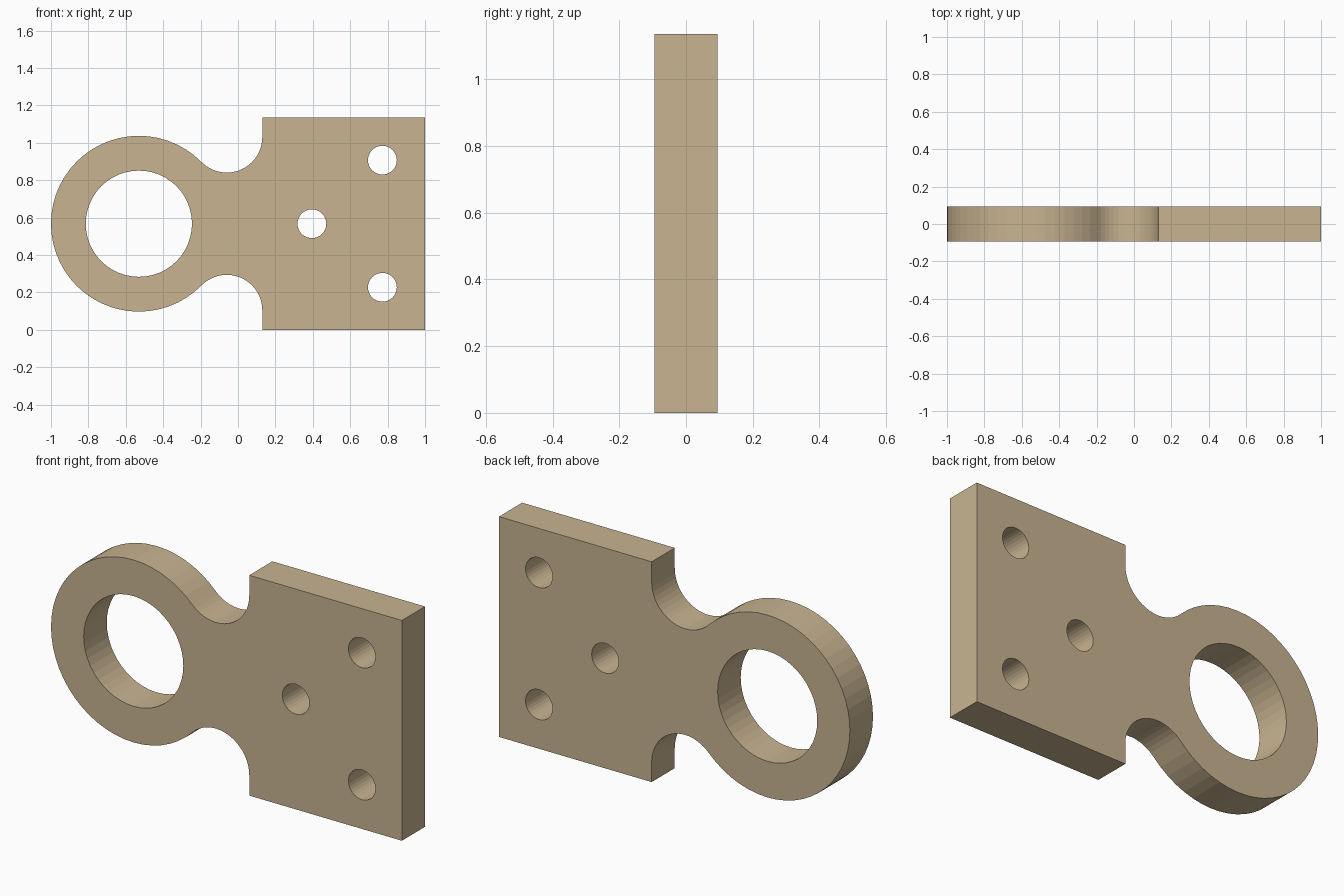
import bpy, bmesh
from math import cos, sin, radians, degrees, atan2

cube = bpy.data.objects.get("Cube")
if cube:
    bpy.data.objects.remove(cube, do_unlink=True)

HEIGHT, HALF_DEPTH = 1.135, 0.094
MID = HEIGHT / 2
EYE_X, EYE_R = -0.53, 0.47
NECK_R, PLATE_X = 0.19, 0.13
NECK_X = PLATE_X - NECK_R
# The neck arcs are tangent to both the eye and the plate edge
NECK_DZ = ((EYE_R + NECK_R) ** 2 - (NECK_X - EYE_X) ** 2) ** 0.5
TANGENT = degrees(atan2(NECK_DZ, NECK_X - EYE_X))


def arc(cx, cz, r, start, end, steps):
    """Points along an arc in the XZ plane, both ends included."""
    angles = [radians(start + (end - start) * i / steps) for i in range(steps + 1)]
    return [(cx + r * cos(a), cz + r * sin(a)) for a in angles]


def circle(cx, cz, r, steps):
    return arc(cx, cz, r, 0, 360, steps)[:-1]


def add_loop(bm, points):
    verts = [bm.verts.new((x, -HALF_DEPTH, z)) for x, z in points]
    return [bm.edges.new((v, verts[i - 1])) for i, v in enumerate(verts)]


# Outer outline: plate, upper neck, eye, lower neck
outline = [(PLATE_X, 0), (1, 0), (1, HEIGHT), (PLATE_X, HEIGHT)]
outline += arc(NECK_X, MID + NECK_DZ, NECK_R, 0, TANGENT - 180, 18)
outline += arc(EYE_X, MID, EYE_R, TANGENT, 360 - TANGENT, 42)[1:-1]
outline += arc(NECK_X, MID - NECK_DZ, NECK_R, 180 - TANGENT, 0, 18)

# Large eye opening and three bolt holes
holes = [circle(EYE_X, MID, 0.284, 48)]
for x, dz in ((0.395, 0), (0.772, 0.34), (0.772, -0.34)):
    holes.append(circle(x, MID + dz, 0.077, 32))

# Fill the profile and extrude it through the thickness
bm = bmesh.new()
edges = []
for points in [outline] + holes:
    edges += add_loop(bm, points)
bmesh.ops.triangle_fill(bm, edges=edges, use_beauty=True, normal=(0, -1, 0))
extruded = bmesh.ops.extrude_face_region(bm, geom=bm.faces[:], use_keep_orig=True)
back = [g for g in extruded["geom"] if isinstance(g, bmesh.types.BMVert)]
bmesh.ops.translate(bm, verts=back, vec=(0, 2 * HALF_DEPTH, 0))
bmesh.ops.recalc_face_normals(bm, faces=bm.faces[:])

mesh = bpy.data.meshes.new("eye_bracket")
bm.to_mesh(mesh)
bm.free()
bracket = bpy.data.objects.new("eye_bracket", mesh)
bpy.context.collection.objects.link(bracket)

# Single tan finish
tan = bpy.data.materials.new("tan")
tan.use_nodes = True
colour = (0.58, 0.456, 0.283, 1)
tan.diffuse_color = colour
tan.node_tree.nodes["Principled BSDF"].inputs["Base Color"].default_value = colour
mesh.materials.append(tan)
